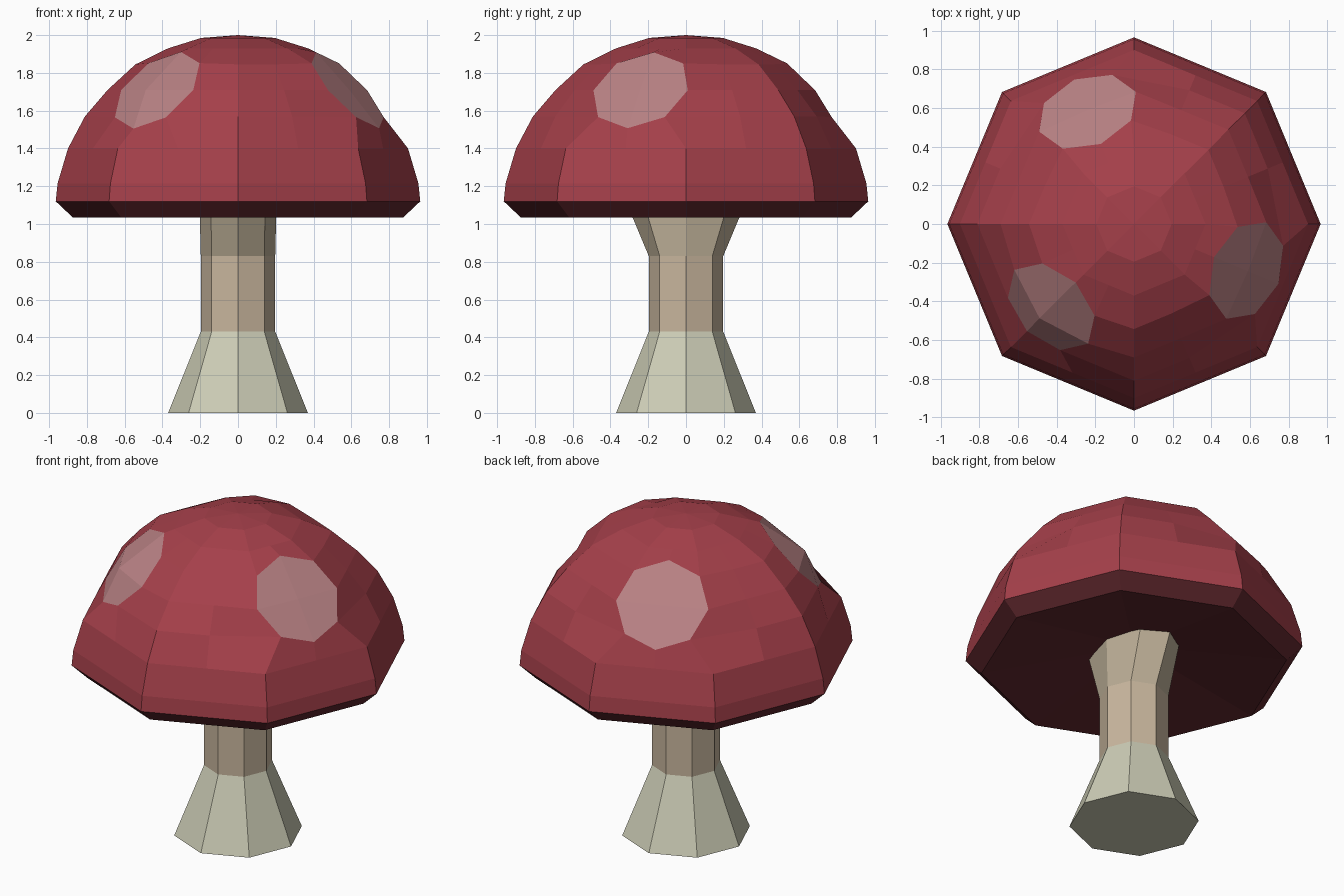
import bpy, bmesh, math
from mathutils import Vector

if "Cube" in bpy.data.objects:
    bpy.data.objects.remove(bpy.data.objects["Cube"])


def material(name, rgb):
    m = bpy.data.materials.new(name)
    m.diffuse_color = (*rgb, 1)
    m.use_nodes = True
    m.node_tree.nodes["Principled BSDF"].inputs["Base Color"].default_value = m.diffuse_color
    return m


def finish(bm, name, mats):
    bmesh.ops.recalc_face_normals(bm, faces=bm.faces)
    me = bpy.data.meshes.new(name)
    bm.to_mesh(me)
    bm.free()
    for m in mats:
        me.materials.append(m)
    ob = bpy.data.objects.new(name, me)
    bpy.context.collection.objects.link(ob)
    return ob


def bridge(bm, a, b, mat):
    n = len(a)
    for i in range(n):
        j = (i + 1) % n
        bm.faces.new((a[i], a[j], b[j], b[i])).material_index = mat


def fan(bm, ring, centre, mat):
    c = bm.verts.new(centre)
    for i in range(len(ring)):
        bm.faces.new((ring[i - 1], ring[i], c)).material_index = mat


# Stem: octagonal rings, flaring front to back under the cap
bm = bmesh.new()
rings = []
for z, rx, ry in [(0, .37, .37), (.43, .197, .197), (.83, .197, .197), (1.16, .205, .335)]:
    rings.append([bm.verts.new((rx * math.cos(i * math.pi / 4), ry * math.sin(i * math.pi / 4), z))
                  for i in range(8)])
for k in range(3):
    bridge(bm, rings[k], rings[k + 1], k)
bm.faces.new(rings[0])
bm.faces.new(rings[-1]).material_index = 2
finish(bm, "stem", [material("stem_base", (.61, .61, .47)),
                    material("stem_middle", (.58, .47, .34)),
                    material("stem_top", (.51, .43, .31))])

# Cap: octagonal dome with 16 columns, odd columns in the middle of each side
PROFILE = [(.2, 1.14), (.875, 1.035), (.965, 1.12), (.955, 1.215), (.9, 1.4), (.81, 1.57),
           (.69, 1.71), (.543, 1.845), (.37, 1.93), (.195, 1.985)]
N = 16
bm = bmesh.new()
rings = []
for r, z in PROFILE:
    ring = []
    for i in range(N):
        rr = r * (math.cos(math.pi / 8) if i % 2 else 1)
        a = i * math.tau / N
        ring.append(bm.verts.new((rr * math.cos(a), rr * math.sin(a), z)))
    rings.append(ring)
for k in range(len(rings) - 1):
    bridge(bm, rings[k], rings[k + 1], 1 if k < 2 else 0)
fan(bm, rings[0], (0, 0, 1.14), 1)
fan(bm, rings[-1], (0, 0, 2), 0)

# Spots: the border of a 2 x 2 patch of faces is pulled into a flat octagon
MID = 6
BORDER = [(0, 1), (1, 1), (1, 0), (1, -1), (0, -1), (-1, -1), (-1, 0), (-1, 1)]
for col in (15, 5, 10):
    middle = rings[MID][col]
    verts = [rings[MID + dk][(col + di) % N] for dk, di in BORDER]
    centre = sum((v.co for v in verts), Vector()) / 8
    a = col * math.tau / N
    side = Vector((-math.sin(a), math.cos(a), 0))
    up = sum((v.co for v in verts[1:4]), Vector()) - sum((v.co for v in verts[5:8]), Vector())
    up = (up - side * up.dot(side)).normalized()
    for n, v in enumerate(verts):
        t = n * math.pi / 4
        v.co = centre + .27 * (side * math.cos(t) + up * math.sin(t))
    for f in middle.link_faces:
        f.material_index = 2
finish(bm, "cap", [material("cap_red", (.38, .051, .069)),
                   material("cap_underside", (.12, .021, .027)),
                   material("cap_spot", (.48, .22, .23))])
